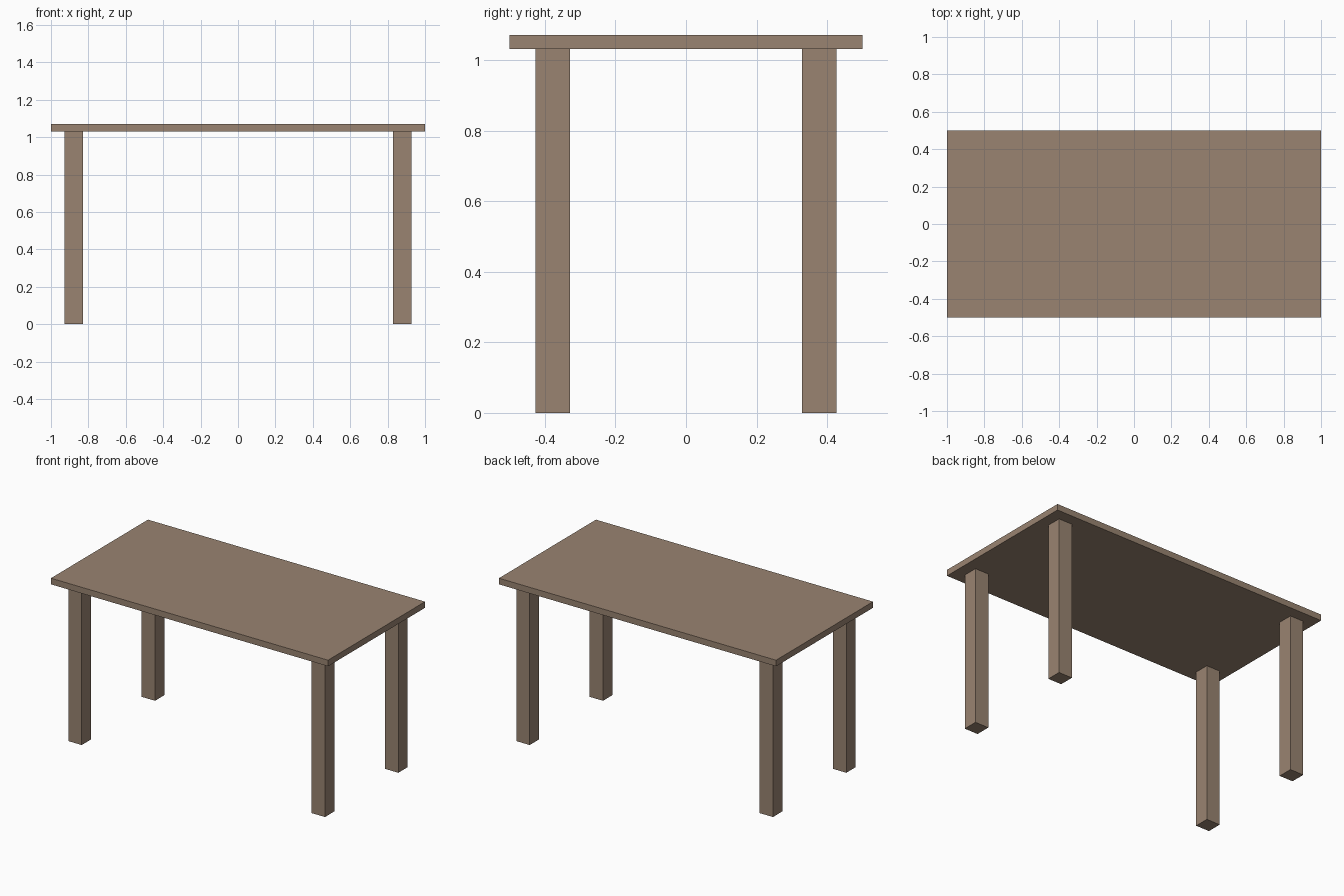
import bpy

if "Cube" in bpy.data.objects:
    bpy.data.objects.remove(bpy.data.objects["Cube"])

TOP_Z, UNDER_Z = 1.071, 1.031
LEG_W = 0.097
LEG_X, LEG_Y = 0.878, 0.378

wood = bpy.data.materials.new("wood")
wood.diffuse_color = (0.32, 0.23, 0.165, 1)
wood.use_nodes = True
wood.node_tree.nodes["Principled BSDF"].inputs["Base Color"].default_value = wood.diffuse_color


def box(name, x, y, z0, z1, sx, sy):
    bpy.ops.mesh.primitive_cube_add(size=1, location=(x, y, (z0 + z1) / 2))
    ob = bpy.context.object
    ob.name = name
    ob.scale = (sx, sy, z1 - z0)
    bpy.ops.object.transform_apply(location=False, rotation=False, scale=True)
    ob.data.materials.append(wood)
    return ob


# Table top
box("table_top", 0, 0, UNDER_Z, TOP_Z, 2.0, 1.0)

# Four square legs
for side, sx in (("left", -1), ("right", 1)):
    for end, sy in (("front", -1), ("back", 1)):
        box(f"{end}_{side}_leg", sx * LEG_X, sy * LEG_Y, 0, UNDER_Z, LEG_W, LEG_W)
